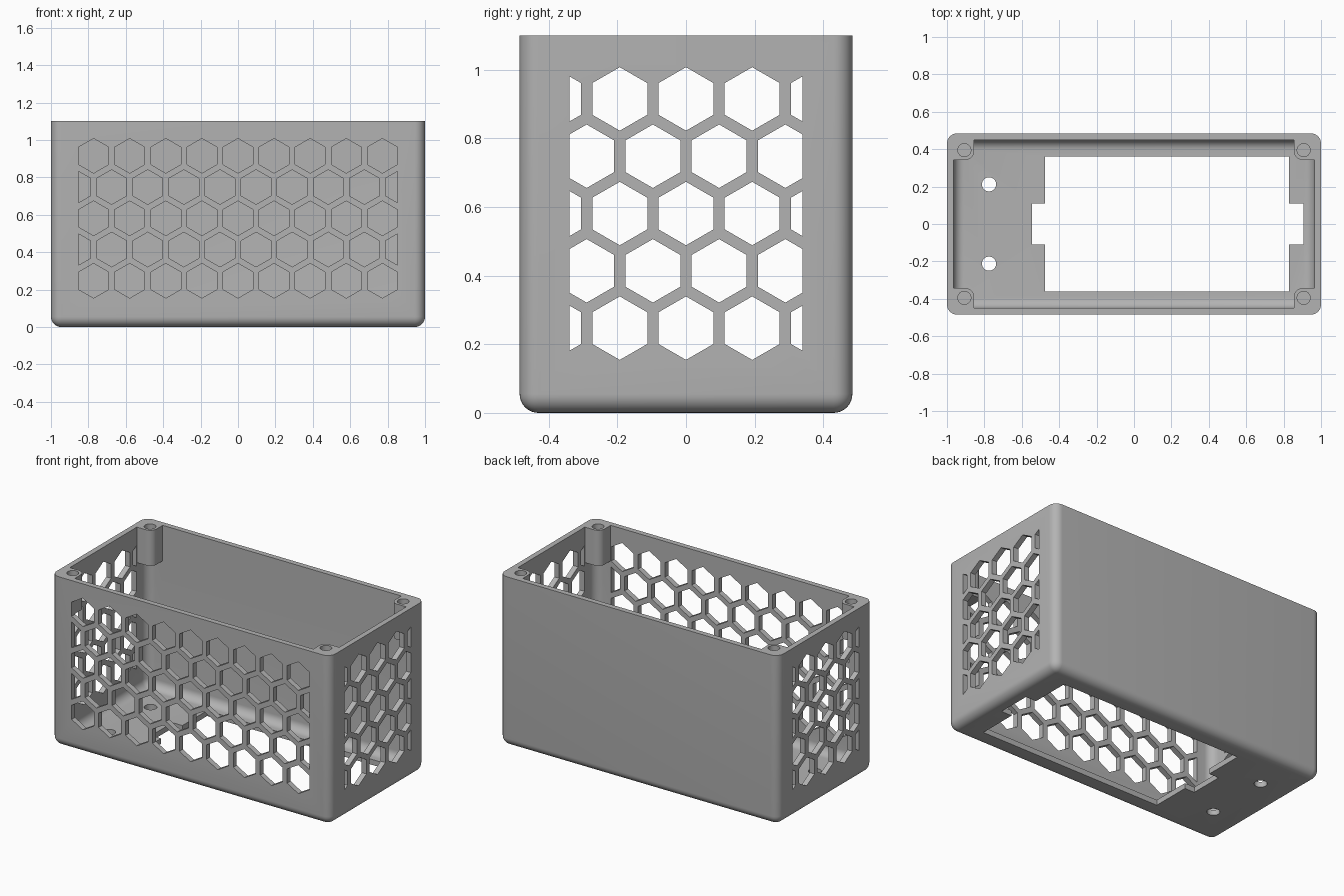
import bpy, bmesh, math
from mathutils import Vector, Matrix

cube = bpy.data.objects.get("Cube")
if cube:
    bpy.data.objects.remove(cube, do_unlink=True)

HX, HY, H = 1.0, 0.485, 1.1      # half width, half depth, height
WALL = 0.035
HEX_R, PITCH_X, PITCH_Z = 0.0925, 0.193, 0.167

grey = bpy.data.materials.new("grey plastic")
grey.use_nodes = True
colour = (0.45, 0.45, 0.45, 1)
grey.diffuse_color = colour
grey.node_tree.nodes["Principled BSDF"].inputs["Base Color"].default_value = colour


def make(name, bm, helper=True):
    bmesh.ops.recalc_face_normals(bm, faces=bm.faces)
    mesh = bpy.data.meshes.new(name)
    bm.to_mesh(mesh)
    bm.free()
    mesh.materials.append(grey)
    ob = bpy.data.objects.new(name, mesh)
    bpy.context.collection.objects.link(ob)
    ob.hide_render = helper
    return ob


def add_box(bm, lo, hi):
    lo, hi = Vector(lo), Vector(hi)
    size = Matrix.Diagonal((*(hi - lo), 1))
    return bmesh.ops.create_cube(bm, size=1, matrix=Matrix.Translation((lo + hi) / 2) @ size)["verts"]


def add_cylinder(bm, x, y, z0, z1, r):
    bmesh.ops.create_cone(bm, cap_ends=True, segments=32, radius1=r, radius2=r, depth=z1 - z0,
                          matrix=Matrix.Translation((x, y, (z0 + z1) / 2)))


def tub(name, hx, hy, z0, z1, radius, helper=True):
    """Box rounded on every edge except the top rim."""
    bm = bmesh.new()
    add_box(bm, (-hx, -hy, z0), (hx, hy, z1))
    edges = [e for e in bm.edges if min(v.co.z for v in e.verts) < z1 - 0.001]
    bmesh.ops.bevel(bm, geom=edges, offset=radius, segments=8, profile=0.5, affect='EDGES')
    return make(name, bm, helper)


def hex_grid(name, half, depth, place):
    """Honeycomb of prisms clipped to +-half, then moved into a wall."""
    bm = bmesh.new()
    n = math.ceil(half / PITCH_X) + 1
    for row in range(5):
        for i in range(-n, n + 1):
            cx = (i + 0.5 * (row % 2)) * PITCH_X
            cz = 0.247 + row * PITCH_Z
            bm.faces.new([bm.verts.new((cx + HEX_R * math.sin(k * math.pi / 3), 0,
                                        cz + HEX_R * math.cos(k * math.pi / 3))) for k in range(6)])
    for side in (-1, 1):
        bmesh.ops.bisect_plane(bm, geom=bm.verts[:] + bm.edges[:] + bm.faces[:],
                               plane_co=(side * half, 0, 0), plane_no=(side, 0, 0), clear_outer=True)
    ext = bmesh.ops.extrude_face_region(bm, geom=bm.faces[:], use_keep_orig=True)["geom"]
    bmesh.ops.translate(bm, vec=(0, depth, 0), verts=[v for v in ext if isinstance(v, bmesh.types.BMVert)])
    bmesh.ops.transform(bm, matrix=place, verts=bm.verts)
    return make(name, bm)


def cut(target, tool):
    mod = target.modifiers.new(tool.name, 'BOOLEAN')
    mod.operation, mod.solver, mod.object = 'DIFFERENCE', 'EXACT', tool
    bpy.context.view_layer.objects.active = target
    bpy.ops.object.modifier_apply(modifier=mod.name)
    bpy.data.objects.remove(tool, do_unlink=True)


# Shell and cavity
case = tub("enclosure", HX, HY, 0, H, 0.055, helper=False)
cavity = tub("cavity", HX - WALL, HY - WALL, WALL, H + 0.1, 0.055)

# Corner screw posts, left standing by removing them from the cavity
bm = bmesh.new()
for sx in (-1, 1):
    for sy in (-1, 1):
        xs, ys = sorted((sx * 0.855, sx * 1.05)), sorted((sy * 0.343, sy * 0.55))
        verts = add_box(bm, (xs[0], ys[0], 0.87), (xs[1], ys[1], H + 0.2))
        inner = [e for e in bm.edges if all(v in verts and abs(v.co.x) < 0.9 and abs(v.co.y) < 0.4
                                            for v in e.verts)]
        bmesh.ops.bevel(bm, geom=inner, offset=0.045, segments=8, profile=0.5, affect='EDGES')
cut(cavity, make("screw_posts", bm))
cut(case, cavity)

# Screw holes and floor holes
bm = bmesh.new()
for sx in (-1, 1):
    for sy in (-1, 1):
        add_cylinder(bm, sx * 0.907, sy * 0.395, 0.9, H + 0.1, 0.035)
for sy in (-1, 1):
    add_cylinder(bm, -0.775, sy * 0.212, -0.1, 0.1, 0.038)
cut(case, make("round_holes", bm))

# Floor opening with a notch at each end
for name, x0, x1, hy in (("floor_opening", -0.475, 0.83, 0.362), ("floor_notches", -0.545, 0.905, 0.109)):
    bm = bmesh.new()
    add_box(bm, (x0, -hy, -0.1), (x1, hy, 0.12))
    cut(case, make(name, bm))

# Honeycomb vents in the front and both sides
cut(case, hex_grid("front_vents", 0.853, 0.1, Matrix.Translation((0, -HY - 0.05, 0))))
for sx in (-1, 1):
    place = Matrix.Translation((sx * HX - 0.05, 0, 0)) @ Matrix.Rotation(-math.pi / 2, 4, 'Z')
    cut(case, hex_grid("side_vents", 0.34, 0.1, place))

# Smooth rounded edges, keep corners sharp
bpy.ops.object.select_all(action='DESELECT')
case.select_set(True)
bpy.context.view_layer.objects.active = case
bpy.ops.object.shade_smooth_by_angle(angle=math.radians(30))
